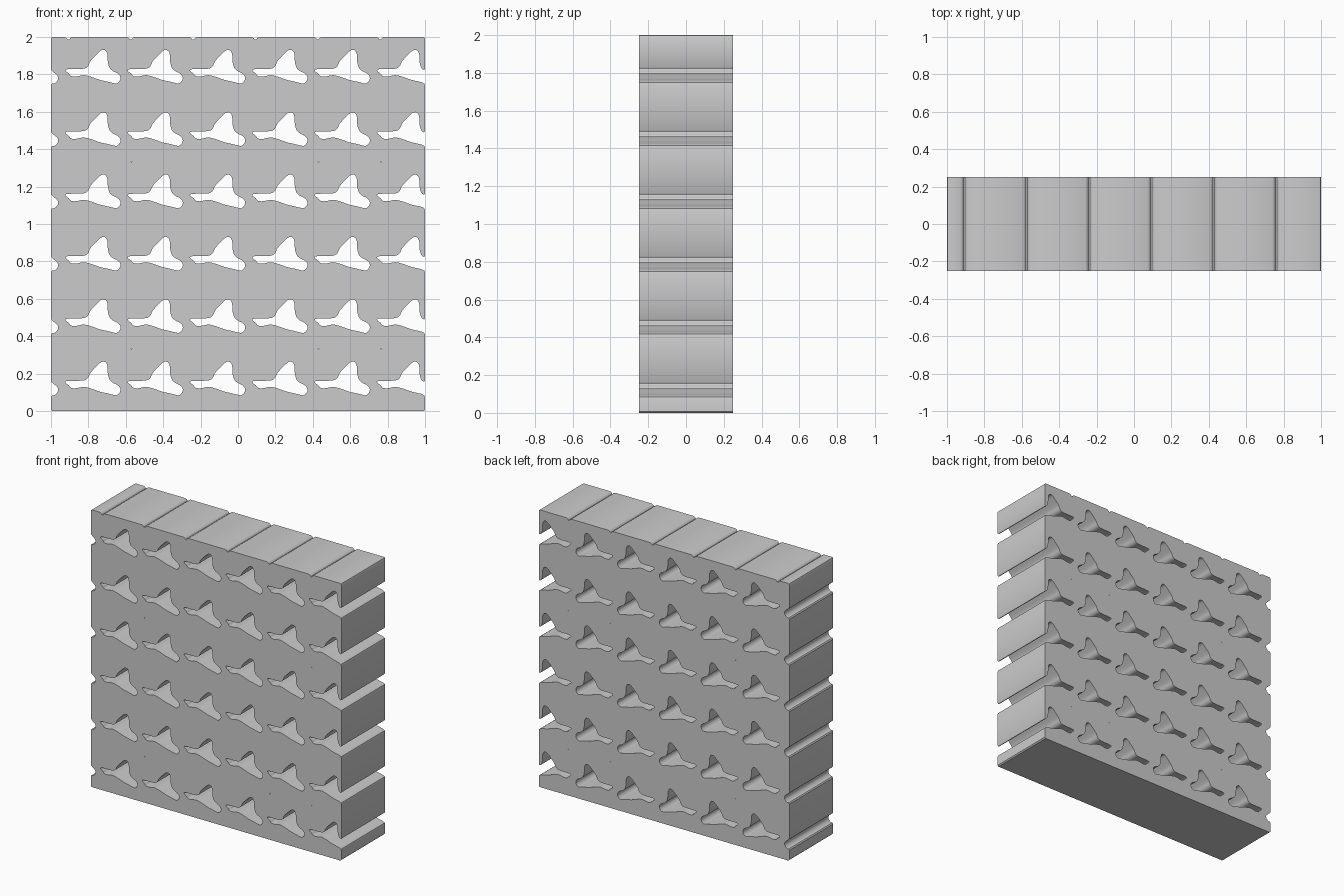
import bpy, bmesh
from mathutils import Vector, Matrix

if "Cube" in bpy.data.objects:
    bpy.data.objects.remove(bpy.data.objects["Cube"])

P = 1 / 3      # pattern pitch in x and z
N = 6          # columns and rows

# One opening, clockwise from its left tip, relative to x = -1 and the row base
KEY = [(.078, .152), (.090, .161), (.170, .163), (.197, .176), (.212, .205), (.245, .240),
       (.270, .262), (.291, .261), (.302, .240), (.304, .200), (.314, .167), (.333, .150),
       (.355, .139), (.370, .122), (.369, .102), (.352, .085), (.333, .087), (.300, .095), (.260, .104),
       (.215, .120), (.175, .129), (.135, .122), (.108, .124), (.095, .138)]


def smooth_loop(keys, steps=4):
    """Closed Catmull-Rom curve through the key points."""
    k = [Vector(p) for p in keys]
    n, out = len(k), []
    for i in range(n):
        a, b, c, d = k[i - 1], k[i], k[(i + 1) % n], k[(i + 2) % n]
        for s in range(steps):
            t = s / steps
            out.append(.5 * (2 * b + (c - a) * t + (2 * a - 5 * b + 4 * c - d) * t * t
                             + (3 * b - a - 3 * c + d) * t ** 3))
    return out


HOLE = smooth_loop(KEY)


def place(points, col, row):
    return [(p[0] - 1 + col * P, p[1] + row * P) for p in points]


# Opening parts cut by the left and right slab edges
cut = [i for i, p in enumerate(HOLE) if p.x > P - .012]
open_right = HOLE[cut[-1] + 1:] + HOLE[:cut[0]]
open_left = [p for p in HOLE if p.x > P + .012]

# Outer outline, anticlockwise, with edge notches and softened corners
outer = [(-1, .008), (-.992, 0), (.992, 0), (1, .008)]
for r in range(N):
    z = r * P
    outer += [(1, z + .074), (.997, z + .083)]
    outer += place(open_right, N - 1, r)
    outer += [(.995, z + .156), (1, z + .164)]
outer += [(1, 1.990), (.997, 1.997), (.990, 2)]
for c in reversed(range(N)):
    x = -1 + c * P
    outer += [(x + .112, 2), (x + .104, 1.995), (x + .097, 1.986),
              (x + .089, 1.986), (x + .083, 1.995), (x + .073, 2)]
outer += [(-.990, 2), (-.997, 1.997), (-1, 1.990)]
for r in reversed(range(N)):
    z = r * P
    outer += [(-1, z + .162), (-.996, z + .154)]
    outer += place(open_left, -1, r)
    outer += [(-.994, z + .084), (-1, z + .076)]

# Whole openings and the tiny pinholes
loops = [outer] + [place(HOLE, c, r) for r in range(N) for c in range(N - 1)]
for z in (.333, 1.333):
    for x in (-.57, .43, .765):
        loops.append([(x - .003, z), (x, z + .003), (x + .003, z), (x, z - .003)])

# Fill and extrude the profile through the slab depth
curve = bpy.data.curves.new("slab_profile", 'CURVE')
curve.dimensions = '2D'
curve.fill_mode = 'BOTH'
curve.extrude = .25
for loop in loops:
    s = curve.splines.new('POLY')
    s.points.add(len(loop) - 1)
    for pt, (x, z) in zip(s.points, loop):
        pt.co = (x, z, 0, 1)
    s.use_cyclic_u = True
helper = bpy.data.objects.new("slab_profile", curve)
bpy.context.collection.objects.link(helper)
mesh = bpy.data.meshes.new_from_object(helper.evaluated_get(bpy.context.evaluated_depsgraph_get()))
bpy.data.objects.remove(helper)

# Stand it upright and weld the caps to the walls
bm = bmesh.new()
bm.from_mesh(mesh)
bmesh.ops.remove_doubles(bm, verts=bm.verts, dist=.0001)
bm.transform(Matrix.Rotation(1.5707963, 4, 'X'))
bmesh.ops.recalc_face_normals(bm, faces=bm.faces)
bm.to_mesh(mesh)
bm.free()

slab = bpy.data.objects.new("perforated_slab", mesh)
bpy.context.collection.objects.link(slab)
bpy.context.view_layer.objects.active = slab
slab.select_set(True)
bpy.ops.object.shade_smooth_by_angle(angle=.6)
